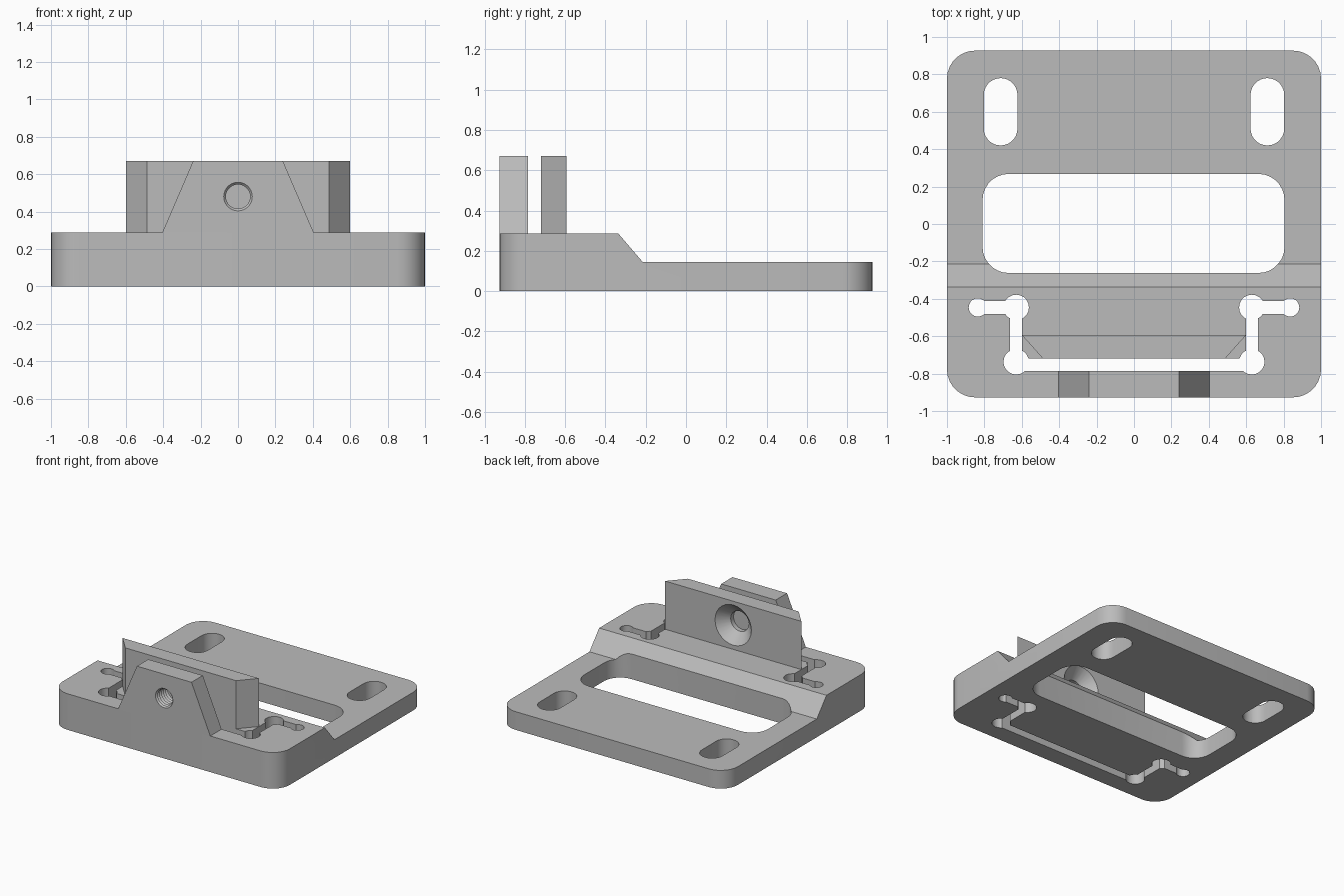
import bpy, bmesh, math

if "Cube" in bpy.data.objects:
    bpy.data.objects.remove(bpy.data.objects["Cube"], do_unlink=True)

grey = bpy.data.materials.new("plain_grey")
grey.use_nodes = True
colour = (0.5, 0.5, 0.5, 1)
grey.diffuse_color = colour
grey.node_tree.nodes["Principled BSDF"].inputs["Base Color"].default_value = colour

PLACE = {"x": lambda u, v, w: (w, u, v),
         "y": lambda u, v, w: (u, w, v),
         "z": lambda u, v, w: (u, v, w)}


def make_object(name, bm):
    bmesh.ops.recalc_face_normals(bm, faces=bm.faces)
    mesh = bpy.data.meshes.new(name)
    bm.to_mesh(mesh)
    bm.free()
    mesh.materials.append(grey)
    ob = bpy.data.objects.new(name, mesh)
    bpy.context.collection.objects.link(ob)
    return ob


def loft(name, rings):
    """Skin a row of equal rings and cap both ends."""
    bm = bmesh.new()
    rows = [[bm.verts.new(p) for p in ring] for ring in rings]
    n = len(rows[0])
    for a, b in zip(rows, rows[1:]):
        for i in range(n):
            j = (i + 1) % n
            bm.faces.new((a[i], a[j], b[j], b[i]))
    bm.faces.new(rows[0])
    bm.faces.new(rows[-1])
    return make_object(name, bm)


def prism(name, outline, axis, start, end):
    return loft(name, [[PLACE[axis](u, v, w) for u, v in outline] for w in (start, end)])


def lathe_y(name, profile, z, sides=28):
    """Turn (y, radius) pairs about an axis along y."""
    turns = [i * math.tau / sides for i in range(sides)]
    return loft(name, [[(r * math.cos(t), y, z + r * math.sin(t)) for t in turns]
                       for y, r in profile])


def rounded(x0, x1, y0, y1, r, steps=7):
    pts = []
    corners = [(x1 - r, y1 - r), (x0 + r, y1 - r), (x0 + r, y0 + r), (x1 - r, y0 + r)]
    for k, (cx, cy) in enumerate(corners):
        for i in range(steps + 1):
            t = (k + i / steps) * math.pi / 2
            p = (cx + r * math.cos(t), cy + r * math.sin(t))
            if not pts or math.dist(p, pts[-1]) > 1e-4:
                pts.append(p)
    if math.dist(pts[0], pts[-1]) < 1e-4:
        pts.pop()
    return pts


def circle(x, y, r, sides=20):
    return [(x + r * math.cos(i * math.tau / sides), y + r * math.sin(i * math.tau / sides))
            for i in range(sides)]


def box(x0, x1, y0, y1):
    return [(x0, y0), (x1, y0), (x1, y1), (x0, y1)]


def cut(target, cutter):
    mod = target.modifiers.new("cut", "BOOLEAN")
    mod.operation = "DIFFERENCE"
    mod.solver = "EXACT"
    mod.object = cutter
    bpy.context.view_layer.objects.active = target
    bpy.ops.object.modifier_apply(modifier=mod.name)
    bpy.data.objects.remove(cutter, do_unlink=True)


def cut_through(target, outline):
    cut(target, prism("cutter", outline, "z", -0.1, 0.6))


FRONT, BACK, DECK, TOP, HOLE_Z = -0.927, 0.927, 0.287, 0.67, 0.48

# Base plate with a lower rear deck behind a ramp
base = prism("base_plate", rounded(-1, 1, FRONT, BACK, 0.15), "z", 0, DECK)
cut(base, prism("cutter", [(-0.455, 0.425), (-0.215, 0.145), (1.2, 0.145), (1.2, 0.425)],
                "x", -1.2, 1.2))

# Large window and the two mounting slots
cut_through(base, rounded(-0.81, 0.805, -0.262, 0.268, 0.14))
for s in (-1, 1):
    cx = s * 0.713
    cut_through(base, rounded(cx - 0.09, cx + 0.09, 0.42, 0.78, 0.09))

# Flexure slot around the jaw, with relief holes at its bends
cut_through(base, box(-0.63, 0.63, -0.785, -0.72))
for s in (-1, 1):
    cut_through(base, box(*sorted((s * 0.6, s * 0.663)), -0.74, -0.44))
    cut_through(base, box(*sorted((s * 0.64, s * 0.83)), -0.48, -0.412))
    for x, y, r in ((0.63, -0.446, 0.068), (0.63, -0.737, 0.068), (0.835, -0.446, 0.049)):
        cut_through(base, circle(s * x, y, r))

# Front tab with a threaded hole
tab = prism("front_tab", [(-0.405, DECK), (0.405, DECK), (0.24, TOP), (-0.24, TOP)],
            "y", FRONT, -0.785)
thread = [(-0.99 + i * 0.0125, 0.077 if i % 2 else 0.065) for i in range(20)]
cut(tab, lathe_y("cutter", thread, HOLE_Z))

# Clamp jaw with chamfered ends and a countersunk recess behind
jaw = prism("clamp_jaw", [(-0.6, -0.593), (-0.487, -0.72), (0.487, -0.72), (0.6, -0.593)],
            "z", DECK, TOP)
recess = [(-0.712, 0.08), (-0.675, 0.08), (-0.593, 0.16), (-0.573, 0.18)]
cut(jaw, lathe_y("cutter", recess, HOLE_Z))

# Smooth the rounded walls, keep the edges sharp
bpy.ops.object.select_all(action="DESELECT")
for ob in (base, tab, jaw):
    ob.select_set(True)
bpy.context.view_layer.objects.active = base
bpy.ops.object.shade_smooth_by_angle(angle=math.radians(30))
